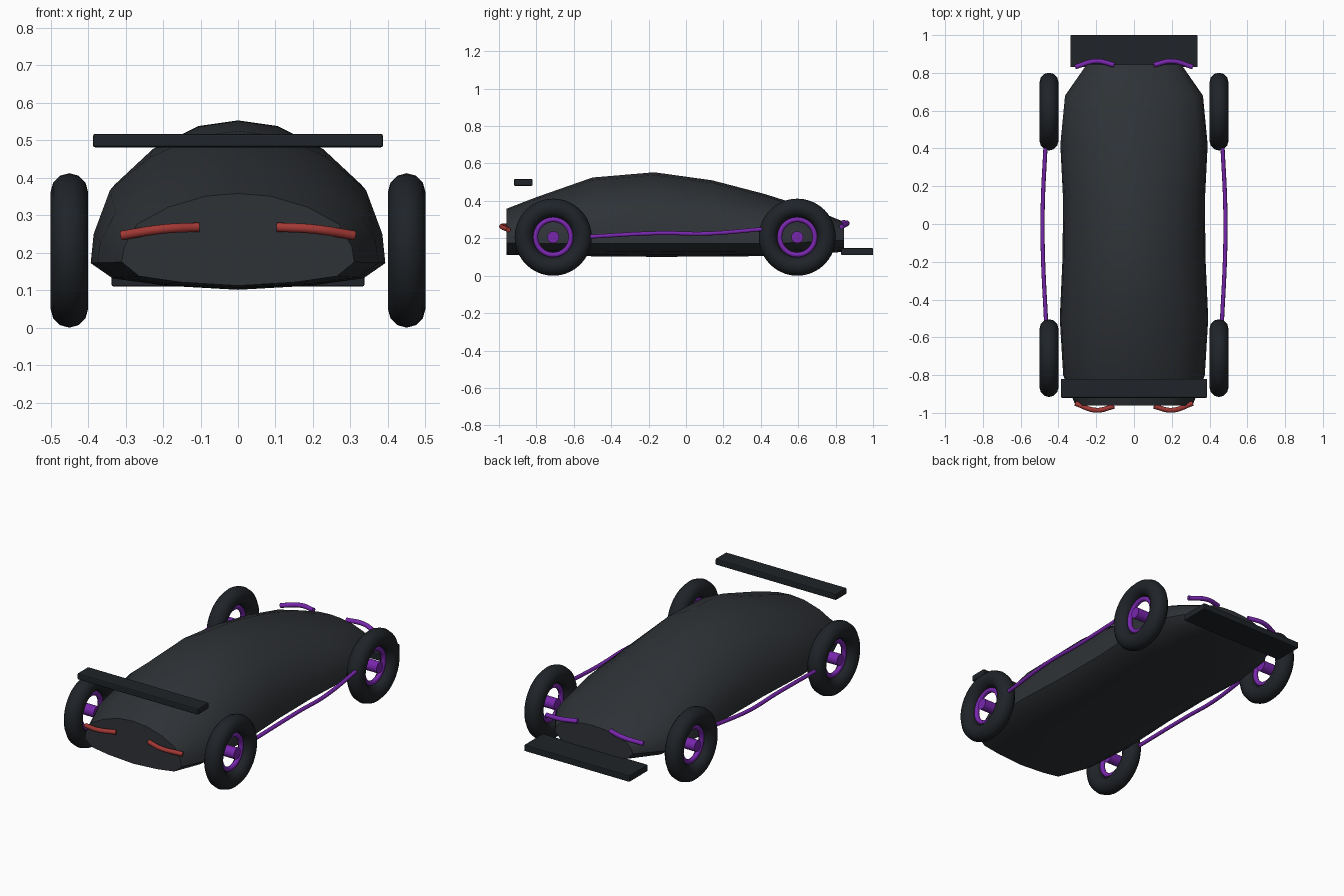
import bpy, bmesh
from math import pi

if "Cube" in bpy.data.objects:
    bpy.data.objects.remove(bpy.data.objects["Cube"])


def material(name, rgb):
    m = bpy.data.materials.new(name)
    m.diffuse_color = (*rgb, 1)
    m.use_nodes = True
    m.node_tree.nodes["Principled BSDF"].inputs["Base Color"].default_value = m.diffuse_color
    return m


DARK = material("body_dark", (0.028, 0.032, 0.037))
BLACK = material("trim_black", (0.014, 0.017, 0.021))
PURPLE = material("purple", (0.19, 0.02, 0.42))
RED = material("red", (0.36, 0.04, 0.035))


def finish(ob, name, mat, smooth=None):
    ob.name = name
    ob.data.materials.append(mat)
    if smooth:
        bpy.ops.object.select_all(action='DESELECT')
        ob.select_set(True)
        bpy.context.view_layer.objects.active = ob
        bpy.ops.object.shade_smooth_by_angle(angle=smooth)
    return ob


def box(name, lo, hi, bevel, mat):
    bpy.ops.mesh.primitive_cube_add(size=1, location=[(a + b) / 2 for a, b in zip(lo, hi)])
    ob = bpy.context.object
    ob.scale = [b - a for a, b in zip(lo, hi)]
    bpy.ops.object.transform_apply(location=False, rotation=False, scale=True)
    mod = ob.modifiers.new("bevel", 'BEVEL')
    mod.width, mod.segments = bevel, 2
    return finish(ob, name, mat)


def tube(name, points, radius, mat, side):
    cu = bpy.data.curves.new(name, 'CURVE')
    cu.dimensions = '3D'
    cu.bevel_depth, cu.bevel_resolution = radius, 3
    cu.resolution_u = 8
    cu.use_fill_caps = True
    sp = cu.splines.new('BEZIER')
    sp.bezier_points.add(len(points) - 1)
    for p, (x, y, z) in zip(sp.bezier_points, points):
        p.co = (x * side, y, z)
        p.handle_left_type = p.handle_right_type = 'AUTO'
    ob = bpy.data.objects.new(name, cu)
    bpy.context.collection.objects.link(ob)
    return finish(ob, name, mat)


# body: one half section scaled along the length: y, half width, bottom, waist, top
SECTION = [(0, -1), (.5, -.85), (.85, -.6), (1, 0), (.98, .22),
           (.87, .55), (.6, .8), (.28, .96), (0, 1)]
STATIONS = [(-.96, .31, .112, .175, .358), (-.8, .375, .107, .173, .42),
            (-.5, .393, .104, .172, .525), (-.17, .378, .101, .172, .553),
            (.14, .376, .102, .172, .51), (.42, .39, .105, .172, .437),
            (.68, .365, .115, .18, .355), (.845, .25, .128, .19, .288)]
bm = bmesh.new()
rings = []
for y, w, lo, mid, hi in STATIONS:
    loop = SECTION + [(-x, z) for x, z in SECTION[-2:0:-1]]
    rings.append([bm.verts.new((x * w, y, mid + z * ((hi - mid) if z > 0 else (mid - lo))))
                  for x, z in loop])
n = len(rings[0])
for a, b in zip(rings, rings[1:]):
    for i in range(n):
        bm.faces.new((a[i], a[(i + 1) % n], b[(i + 1) % n], b[i]))
bm.faces.new(rings[0])
bm.faces.new(rings[-1])
bmesh.ops.recalc_face_normals(bm, faces=bm.faces)
me = bpy.data.meshes.new("body")
bm.to_mesh(me)
bm.free()
body = bpy.data.objects.new("body", me)
bpy.context.collection.objects.link(body)
finish(body, "body", DARK, 0.8)

# wing and splitter
box("wing", (-.387, -.92, .481), (.387, -.82, .517), .006, BLACK)
box("splitter", (-.337, .83, .11), (.337, 1.0, .147), .004, BLACK)

# wheels: tyre, rim ring and hub
for side, s in (("right", 1), ("left", -1)):
    for end, y in (("front", -.71), ("rear", .595)):
        at = dict(location=(s * .45, y, .206), rotation=(0, pi / 2, 0))
        bpy.ops.mesh.primitive_torus_add(major_radius=.156, minor_radius=.05,
                                         major_segments=40, minor_segments=12, **at)
        finish(bpy.context.object, f"tyre_{end}_{side}", BLACK, 0.8)
        bpy.ops.mesh.primitive_torus_add(major_radius=.095, minor_radius=.014,
                                         major_segments=32, minor_segments=8, **at)
        finish(bpy.context.object, f"rim_{end}_{side}", PURPLE, 0.9)
        bpy.ops.mesh.primitive_cylinder_add(vertices=16, radius=.032, depth=.085, **at)
        finish(bpy.context.object, f"hub_{end}_{side}", PURPLE, 0.6)

    # side strips and light bars
    tube(f"side_strip_{side}", [(.465, -.53, .208), (.483, -.13, .228),
                                (.483, .1, .225), (.468, .42, .25)], .011, PURPLE, s)
    tube(f"red_light_{side}", [(.105, -.965, .268), (.2, -.986, .263),
                               (.31, -.95, .246)], .013, RED, s)
    tube(f"purple_light_{side}", [(.105, .842, .285), (.2, .862, .28),
                                  (.31, .832, .262)], .013, PURPLE, s)
